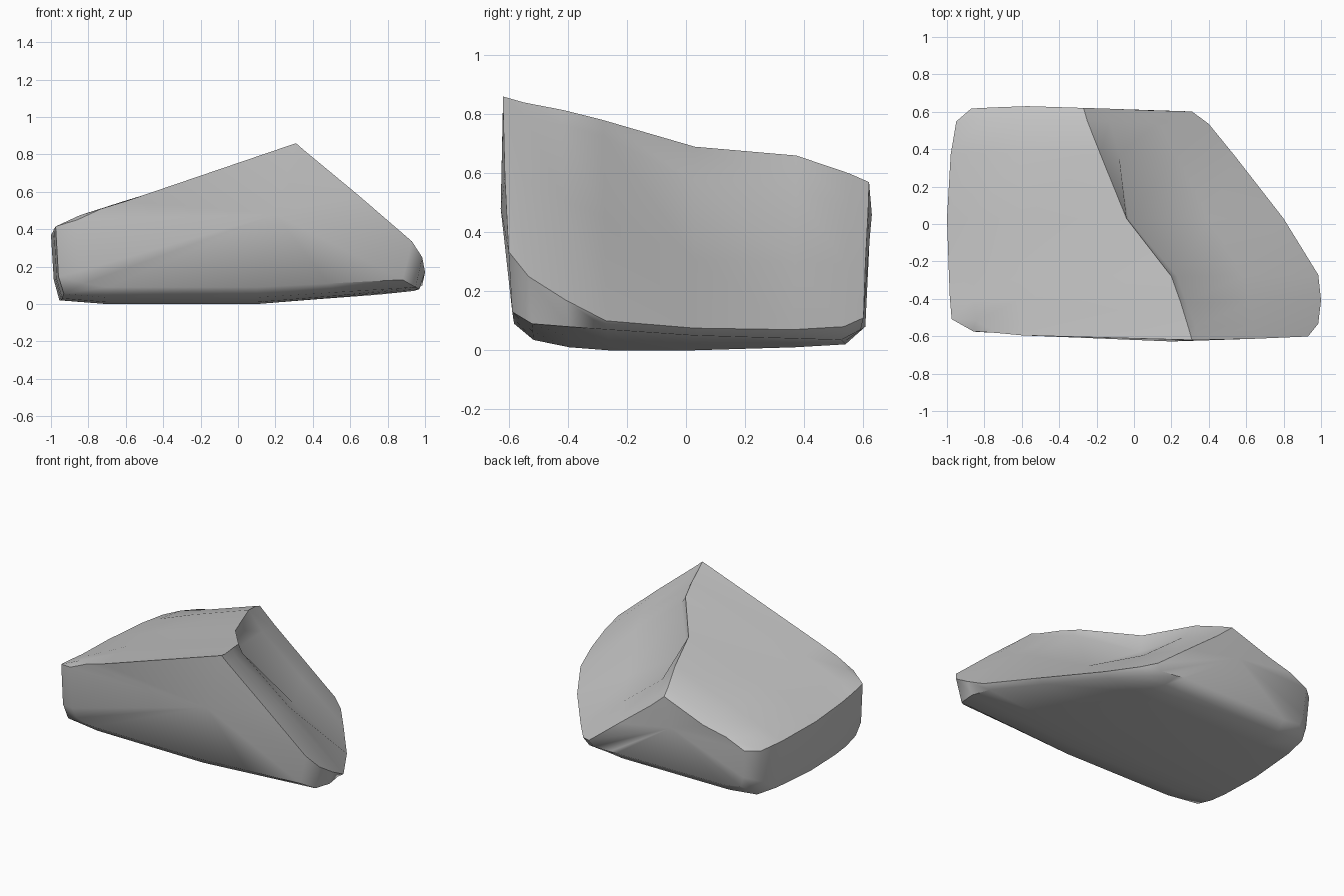
import bpy
import bmesh
from math import radians

# Remove the default cube only
default_cube = bpy.data.objects.get("Cube")
if default_cube:
    bpy.data.objects.remove(default_cube, do_unlink=True)


def make_material(name, colour):
    material = bpy.data.materials.new(name)
    material.use_nodes = True
    material.diffuse_color = colour
    shader = material.node_tree.nodes["Principled BSDF"]
    shader.inputs["Base Color"].default_value = colour
    shader.inputs["Roughness"].default_value = 0.8
    return material


# Depth of each cross-section, front to back, and how far the underside lifts there
stations = (-.62, -.55, -.42, -.28, .03, .38, .56, .63)
lifts = (.09, .035, .01, 0, 0, .01, .02, .08)

# Upper rails, front to back, as (x, z) at every station
left_top = [(-.86, .45), (-.975, .415), (-.985, .4), (-.99, .385),
            (-1, .37), (-.98, .36), (-.95, .355), (-.87, .36)]
shoulder = [(-.6, .55), (-.6, .55), (-.61, .55), (-.61, .55),
            (-.6, .54), (-.61, .51), (-.6, .48), (-.57, .46)]
ridge = [(.31, .86), (.29, .84), (.25, .815), (.2, .78),
         (-.04, .69), (-.18, .66), (-.25, .6), (-.27, .57)]
crease = [(.35, .825), (.33, .8), (.28, .765), (.23, .725),
          (-.03, .57), (-.08, .54), (-.13, .49), (-.16, .475)]
right_mid = [(.64, .585), (.64, .565), (.62, .51), (.58, .45),
             (.4, .31), (.23, .3), (.13, .29), (.08, .29)]
right_top = [(.93, .335), (.985, .25), (1, .17), (.985, .1),
             (.8, .075), (.54, .07), (.4, .08), (.31, .11)]
right_base = [(.88, .13), (.95, .09), (.97, .08), (.94, .07),
              (.75, .05), (.5, .04), (.36, .035), (.28, .07)]

# Remaining rails follow these, with the lower ones tucked in and worn upward at the ends
left_crown = [(x + .13, z + .06) for x, z in left_top]
left_low = [(x + .015, .13 + lift / 2) for (x, z), lift in zip(left_top, lifts)]
left_base = [(x * .955, .02 + lift) for (x, z), lift in zip(left_top, lifts)]
left_under = [(-.7, lift) for lift in lifts]
middle_under = [(.1, lift) for lift in lifts]
right_under = [(x * .55, z / 2 + lift / 2) for (x, z), lift in zip(right_base, lifts)]

# Front and back depth scale of each rail, in order around the cross-section
rails = [(.93, .96, left_low), (.925, .98, left_top), (.94, .99, left_crown),
         (.96, 1, shoulder), (1, .985, ridge), (1, .98, crease),
         (.99, .965, right_mid), (.97, .955, right_top), (.95, .94, right_base),
         (.945, .955, right_under), (.94, .965, middle_under),
         (.925, .96, left_under), (.905, .95, left_base)]


def fan(bm, loop, centre):
    hub = bm.verts.new(centre)
    for a, b in zip(loop, loop[1:] + loop[:1]):
        bm.faces.new((a, b, hub))


def build_boulder(name, material):
    bm = bmesh.new()
    loops = []
    for i, depth in enumerate(stations):
        loops.append([bm.verts.new((points[i][0],
                                    depth * (front if depth < 0 else back),
                                    points[i][1]))
                      for front, back, points in rails])
    # Skin between neighbouring cross-sections
    for near, far in zip(loops, loops[1:]):
        for i in range(len(rails)):
            j = (i + 1) % len(rails)
            bm.faces.new((near[i], near[j], far[j], far[i]))
    # Broad, slightly bulging front and back faces
    fan(bm, loops[0], (.2, -.628, .48))
    fan(bm, loops[-1], (-.32, .622, .37))
    bmesh.ops.recalc_face_normals(bm, faces=bm.faces)

    mesh = bpy.data.meshes.new(name)
    bm.to_mesh(mesh)
    bm.free()
    mesh.materials.append(material)
    boulder = bpy.data.objects.new(name, mesh)
    bpy.context.collection.objects.link(boulder)
    return boulder


# One boulder, softly shaded with crisp main ridges
boulder = build_boulder("boulder", make_material("stone_grey", (.56, .56, .56, 1)))
bpy.ops.object.select_all(action='DESELECT')
boulder.select_set(True)
bpy.context.view_layer.objects.active = boulder
bpy.ops.object.shade_smooth_by_angle(angle=radians(48))
